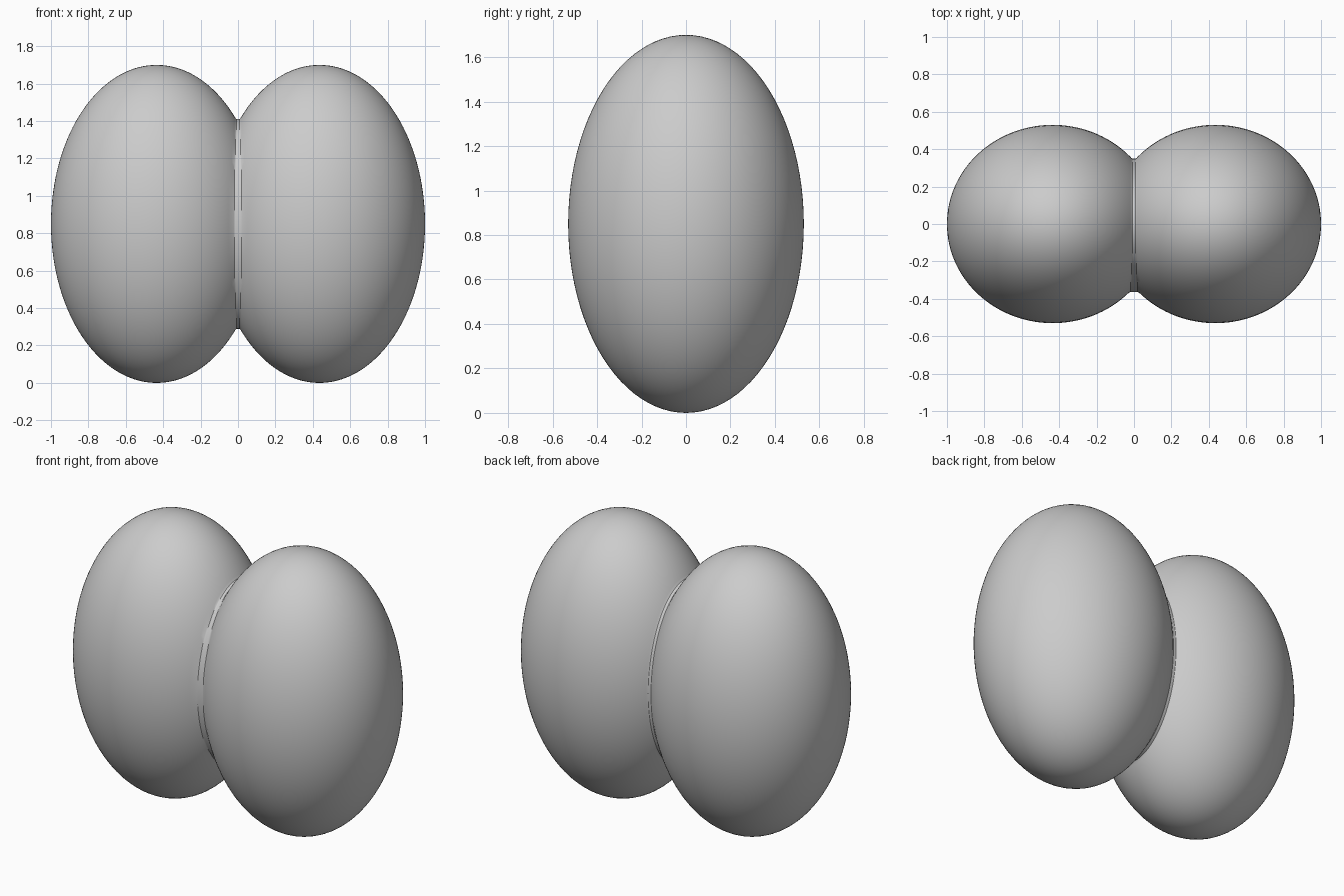
import bpy, bmesh, math

if "Cube" in bpy.data.objects:
    bpy.data.objects.remove(bpy.data.objects["Cube"])

SEG, RINGS = 96, 56
CX, AX, AY, AZ = 0.435, 0.565, 0.53, 0.85   # lobe centre and half sizes

bm = bmesh.new()

# One egg-shaped lobe: rings swept from the outer tip to the centre plane
t_end = math.acos(-CX / AX)
angles = [t_end * i / RINGS for i in range(1, RINGS - 1)]
angles += [t_end - d for d in (0.05, 0.035, 0.025, 0.016, 0.008, 0.0)]
angles = sorted(set(angles))
tip = bm.verts.new((CX + AX, 0, AZ))
prev = None
for t in angles:
    x = max(0.0, CX + AX * math.cos(t))
    ring = []
    for j in range(SEG):
        a = 2 * math.pi * j / SEG
        r = math.sin(t)
        # Thin weld in the crease, fuller at the front
        if x < 0.1:
            front = max(0.0, -math.cos(a)) ** 4
            r = max(r, 0.66 + 0.025 * front)
        ring.append(bm.verts.new((x, AY * r * math.cos(a), AZ + AZ * r * math.sin(a))))
    for j in range(SEG):
        k = (j + 1) % SEG
        if prev is None:
            bm.faces.new((tip, ring[j], ring[k]))
        else:
            bm.faces.new((prev[j], ring[j], ring[k], prev[k]))
    prev = ring

# Mirror to the second lobe and weld the seam
geom = bm.verts[:] + bm.edges[:] + bm.faces[:]
bmesh.ops.mirror(bm, geom=geom, axis='X', merge_dist=0.0001)
bmesh.ops.remove_doubles(bm, verts=bm.verts[:], dist=0.0001)
bmesh.ops.recalc_face_normals(bm, faces=bm.faces[:])

mesh = bpy.data.meshes.new("joined_lobes")
bm.to_mesh(mesh)
bm.free()
obj = bpy.data.objects.new("joined_lobes", mesh)
bpy.context.collection.objects.link(obj)
bpy.context.view_layer.objects.active = obj
obj.select_set(True)
bpy.ops.object.shade_smooth_by_angle(angle=math.radians(30))
